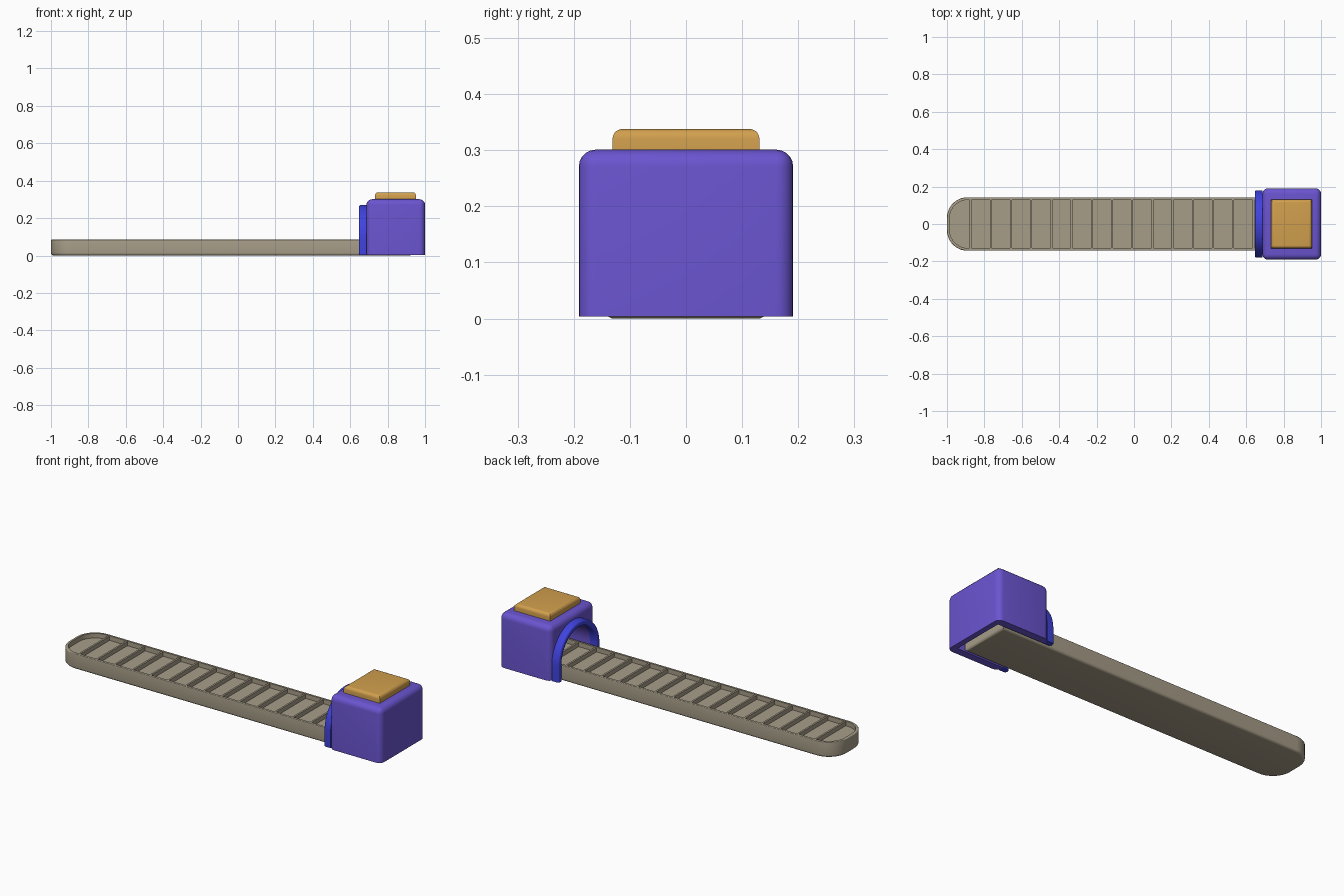
import bpy, bmesh, math

cube = bpy.data.objects.get("Cube")
if cube:
    bpy.data.objects.remove(cube, do_unlink=True)


def material(name, rgb):
    m = bpy.data.materials.new(name)
    m.use_nodes = True
    m.diffuse_color = (*rgb, 1)
    m.node_tree.nodes["Principled BSDF"].inputs["Base Color"].default_value = (*rgb, 1)
    return m


TAN = material("tan", (0.39, 0.34, 0.25))
PURPLE = material("purple", (0.145, 0.09, 0.63))
BLUE = material("blue", (0.05, 0.055, 0.72))
ORANGE = material("orange", (0.64, 0.35, 0.075))


def prism(name, points, depth, mat, bevels=()):
    """Extrude a 3D outline by a vector, then bevel edges chosen by rules on the edge midpoint and direction."""
    bm = bmesh.new()
    face = bm.faces.new([bm.verts.new(p) for p in points])
    top = bmesh.ops.extrude_face_region(bm, geom=[face])["geom"]
    bmesh.ops.translate(bm, vec=depth, verts=[g for g in top if isinstance(g, bmesh.types.BMVert)])
    bmesh.ops.recalc_face_normals(bm, faces=bm.faces)
    for rule, width in bevels:
        edges = [e for e in bm.edges if rule((e.verts[0].co + e.verts[1].co) / 2, e.verts[0].co - e.verts[1].co)]
        bmesh.ops.bevel(bm, geom=edges, offset=width, segments=5, profile=0.5, affect="EDGES")
    mesh = bpy.data.meshes.new(name)
    bm.to_mesh(mesh)
    bm.free()
    mesh.materials.append(mat)
    obj = bpy.data.objects.new(name, mesh)
    bpy.context.collection.objects.link(obj)
    return obj


def activate(obj):
    bpy.ops.object.select_all(action="DESELECT")
    obj.select_set(True)
    bpy.context.view_layer.objects.active = obj


def carve(obj, cutter):
    cutter.hide_render = True
    mod = obj.modifiers.new("carve", "BOOLEAN")
    mod.object, mod.operation, mod.solver = cutter, "DIFFERENCE", "EXACT"
    activate(obj)
    bpy.ops.object.modifier_apply(modifier=mod.name)
    bpy.data.objects.remove(cutter, do_unlink=True)


def rect(x0, x1, half, z):
    return [(x0, -half, z), (x1, -half, z), (x1, half, z), (x0, half, z)]


def tray_outline(x0, x1, half, r, z, n=10):
    """Rectangle whose two -x corners are rounded."""
    pts = [(x1, -half, z), (x1, half, z)]
    for side, start in ((1, 90), (-1, 180)):
        for i in range(n + 1):
            a = math.radians(start + 90 * i / n)
            pts.append((x0 + r + r * math.cos(a), side * (half - r) + r * math.sin(a), z))
    return pts


def arch(x, r, spring, base, n=32):
    """Round arch on straight legs, listed from one foot to the other."""
    curve = [(x, r * math.cos(math.pi * i / n), spring + r * math.sin(math.pi * i / n)) for i in range(n + 1)]
    return [(x, r, base)] + curve + [(x, -r, base)]


# Belt tray with a sunken floor
FLOOR, TOP, END = 0.06, 0.085, 0.93
belt = prism("belt_tray", tray_outline(-1, END, 0.143, 0.11, 0), (0, 0, TOP), TAN,
             [(lambda c, d: c.z < 0.001, 0.014), (lambda c, d: c.z > TOP - 0.001, 0.004)])
carve(belt, prism("tray_cutter", tray_outline(-0.986, END - 0.014, 0.129, 0.098, FLOOR), (0, 0, 0.1), TAN))

# Thin cross bars dividing the tray
for i in range(17):
    x = -0.874 + i * 0.108
    prism("belt_bar", rect(x - 0.005, x + 0.005, 0.132, FLOOR - 0.005), (0, 0, TOP - FLOOR + 0.003), TAN)

# Housing with an arched tunnel open at the bottom
BASE, ROOF = 0.004, 0.301
housing = prism("housing", rect(0.687, 1, 0.191, BASE), (0, 0, ROOF - BASE), PURPLE,
                [(lambda c, d: c.z > ROOF - 0.001 or abs(d.z) > 0.1, 0.03)])
carve(housing, prism("tunnel_cutter", arch(0.6, 0.15, 0.09, -0.05), (0.37, 0, 0), PURPLE))

# Arched rim around the tunnel mouth
outline = arch(0.646, 0.18, 0.09, BASE) + arch(0.646, 0.15, 0.09, BASE)[::-1]
rim = prism("tunnel_rim", outline, (0.042, 0, 0), BLUE,
            [(lambda c, d: c.x < 0.647 and c.z > BASE + 0.001, 0.011)])

# Raised pad on the roof
PAD = 0.338
pad = prism("roof_pad", rect(0.732, 0.952, 0.131, ROOF - 0.006), (0, 0, PAD - ROOF + 0.006), ORANGE,
            [(lambda c, d: c.z > PAD - 0.001, 0.018)])

for obj in (belt, housing, rim, pad):
    activate(obj)
    bpy.ops.object.shade_smooth_by_angle(angle=math.radians(35))
